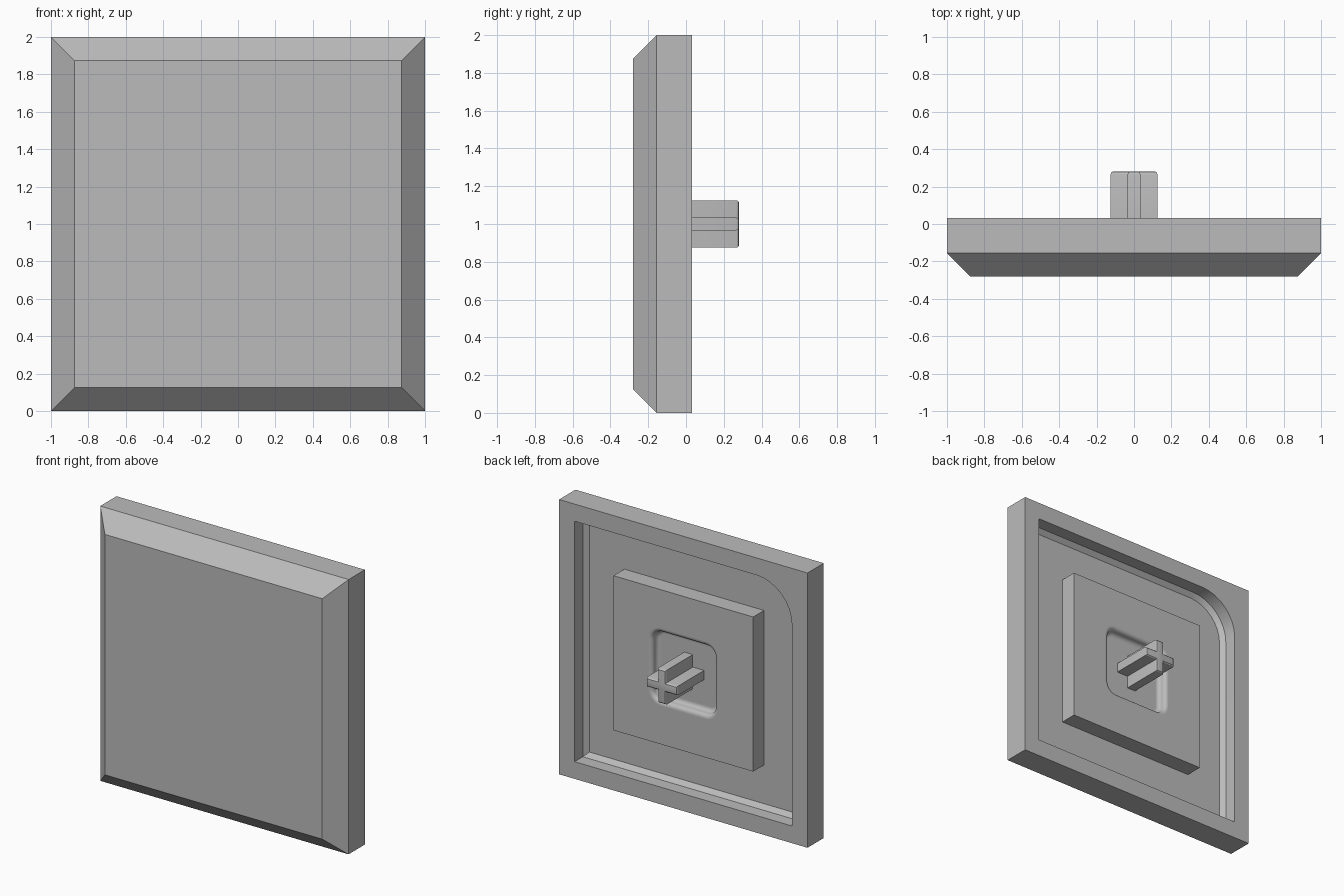
import bpy, bmesh, math

if "Cube" in bpy.data.objects:
    bpy.data.objects.remove(bpy.data.objects["Cube"], do_unlink=True)

MID = 1.0                      # height of the centre
BACK = 0.031                   # rear plane of the rim and the block
STEPS = 8                      # segments in a rounded corner

grey = bpy.data.materials.new("plain_grey")
grey.use_nodes = True
colour = (0.5, 0.5, 0.5, 1)
grey.diffuse_color = colour
grey.node_tree.nodes["Principled BSDF"].inputs["Base Color"].default_value = colour


def finish(name, bm):
    bmesh.ops.recalc_face_normals(bm, faces=bm.faces)
    mesh = bpy.data.meshes.new(name)
    bm.to_mesh(mesh)
    bm.free()
    mesh.materials.append(grey)
    mesh.shade_smooth()
    mesh.set_sharp_from_angle(angle=math.radians(30))
    obj = bpy.data.objects.new(name, mesh)
    bpy.context.collection.objects.link(obj)
    return obj


def ring(bm, half, y, radii):
    """Square loop at depth y; one radius per corner, anticlockwise from +x +z."""
    verts = []
    for k, r in enumerate(radii):
        a0 = math.radians(45 + 90 * k)
        sx, sz = math.copysign(1, math.cos(a0)), math.copysign(1, math.sin(a0))
        for i in range(STEPS + 1):
            a = math.pi / 2 * (k + i / STEPS)
            x = sx * (half - r) + r * math.cos(a)
            z = sz * (half - r) + r * math.sin(a)
            verts.append(bm.verts.new((x, y, MID + z)))
    return verts


def loft(name, sections):
    """Skin a stack of (half size, depth, corner radii) loops and cap both ends."""
    bm = bmesh.new()
    loops = [ring(bm, *s) for s in sections]
    for a, b in zip(loops, loops[1:]):
        for i in range(len(a)):
            j = (i + 1) % len(a)
            bm.faces.new((a[i], a[j], b[j], b[i]))
    bm.faces.new(loops[0])
    bm.faces.new(loops[-1])
    bmesh.ops.remove_doubles(bm, verts=bm.verts, dist=0.0001)
    return finish(name, bm)


SHARP = (0, 0, 0, 0)


def one_round(r):
    return (0, r, 0, 0)


# Tile with a chamfered front and a recessed back, one recess corner rounded
loft("tile_body", [
    (0.875, -0.281, SHARP),
    (1.0, -0.156, SHARP),
    (1.0, BACK, SHARP),
    (0.875, BACK, one_round(0.29)),
    (0.875, BACK - 0.094, one_round(0.29)),
    (0.844, BACK - 0.125, one_round(0.26)),
])

# Raised square block with a softly dished pocket
block = [(0.5625, -0.12, SHARP), (0.5625, BACK, SHARP), (0.285, BACK, (0.105,) * 4)]
R = 0.03
for i in range(13):
    t = i / 6
    if t <= 1:                 # rounded rim
        a = t * math.pi / 2
        inset, drop = R * math.sin(a), R * (1 - math.cos(a))
    else:                      # fillet into the floor
        a = (t - 1) * math.pi / 2
        inset, drop = R * (2 - math.cos(a)), R * (1 + math.sin(a))
    block.append((0.28 - inset, BACK - drop, (0.1 - inset,) * 4))
block.append((0.215, BACK - 2 * R, (0.035,) * 4))
loft("mount_block", block)

# Cross-shaped stem with softened end edges
L, T, END = 0.125, 0.034, 0.281
bm = bmesh.new()
points = []
for k in range(4):
    c, s = round(math.cos(k * math.pi / 2)), round(math.sin(k * math.pi / 2))
    for u, v in ((L, -T), (L, T), (T, T)):
        points.append((u * c - v * s, u * s + v * c))
base = bm.faces.new([bm.verts.new((x, -0.05, MID + z)) for x, z in points])
out = bmesh.ops.extrude_face_region(bm, geom=[base], use_keep_orig=True)
moved = [g for g in out["geom"] if isinstance(g, bmesh.types.BMVert)]
bmesh.ops.translate(bm, verts=moved, vec=(0, END + 0.05, 0))
ends = [e for e in bm.edges if all(v.co.y > 0.2 for v in e.verts)]
bmesh.ops.bevel(bm, geom=ends, offset=0.016, segments=3, profile=0.5, affect='EDGES')
finish("cross_stem", bm)
